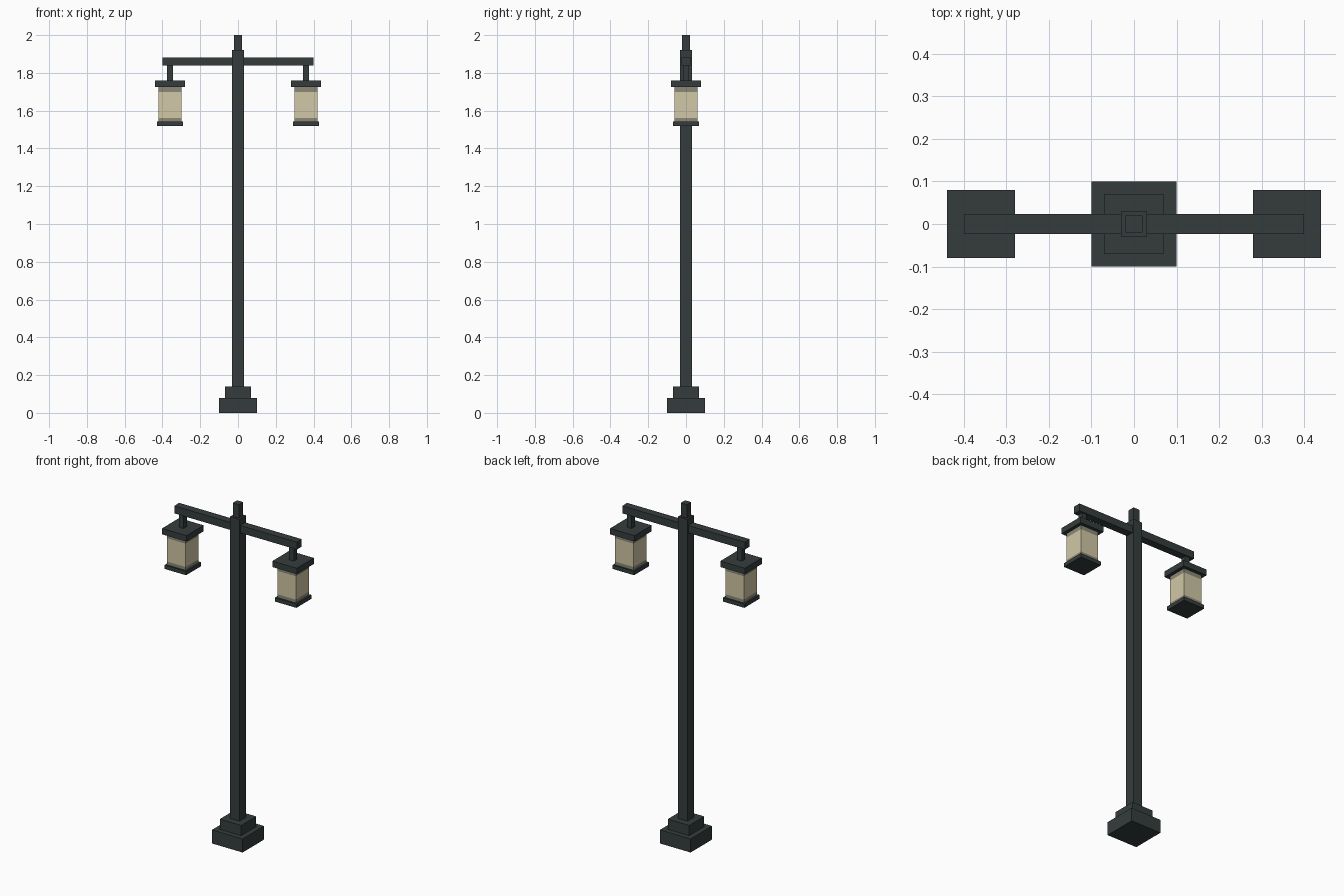
import bpy

cube = bpy.data.objects.get("Cube")
if cube:
    bpy.data.objects.remove(cube, do_unlink=True)


def make_material(name, rgb):
    mat = bpy.data.materials.new(name)
    mat.use_nodes = True
    color = (*rgb, 1.0)
    mat.diffuse_color = color
    bsdf = next(n for n in mat.node_tree.nodes if n.type == 'BSDF_PRINCIPLED')
    bsdf.inputs["Base Color"].default_value = color
    return mat


iron = make_material("dark_iron", (0.036, 0.046, 0.046))
glass = make_material("warm_glass", (0.64, 0.58, 0.38))
shaded = make_material("shaded_glass", (0.26, 0.25, 0.19))


def block(name, mat, half_x, half_y, bottom, top, x=0.0):
    """Box given by half widths and its bottom and top heights."""
    bpy.ops.mesh.primitive_cube_add(size=1, location=(x, 0, (bottom + top) / 2))
    obj = bpy.context.object
    obj.name = name
    obj.scale = (2 * half_x, 2 * half_y, top - bottom)
    bpy.ops.object.transform_apply(location=False, rotation=False, scale=True)
    obj.data.materials.append(mat)
    return obj


# Stepped base, post and finial
block("base_plinth", iron, 0.10, 0.10, 0, 0.08)
block("base_step", iron, 0.07, 0.07, 0.08, 0.14)
block("post", iron, 0.031, 0.031, 0.14, 1.92)
block("finial", iron, 0.02, 0.02, 1.92, 2.0)

# Crossbar through the post
block("crossbar", iron, 0.40, 0.023, 1.838, 1.882)

# A hanging lantern at each end of the crossbar
for side, x in (("left", 0.36), ("right", -0.36)):
    block(side + "_hanger", iron, 0.015, 0.015, 1.76, 1.838, x)
    block(side + "_lantern_cap", iron, 0.08, 0.08, 1.725, 1.76, x)
    block(side + "_glass_upper_band", shaded, 0.06, 0.06, 1.70, 1.725, x)
    block(side + "_glass", glass, 0.06, 0.06, 1.562, 1.70, x)
    block(side + "_glass_lower_band", shaded, 0.06, 0.06, 1.543, 1.562, x)
    block(side + "_lantern_floor", iron, 0.07, 0.07, 1.52, 1.543, x)
